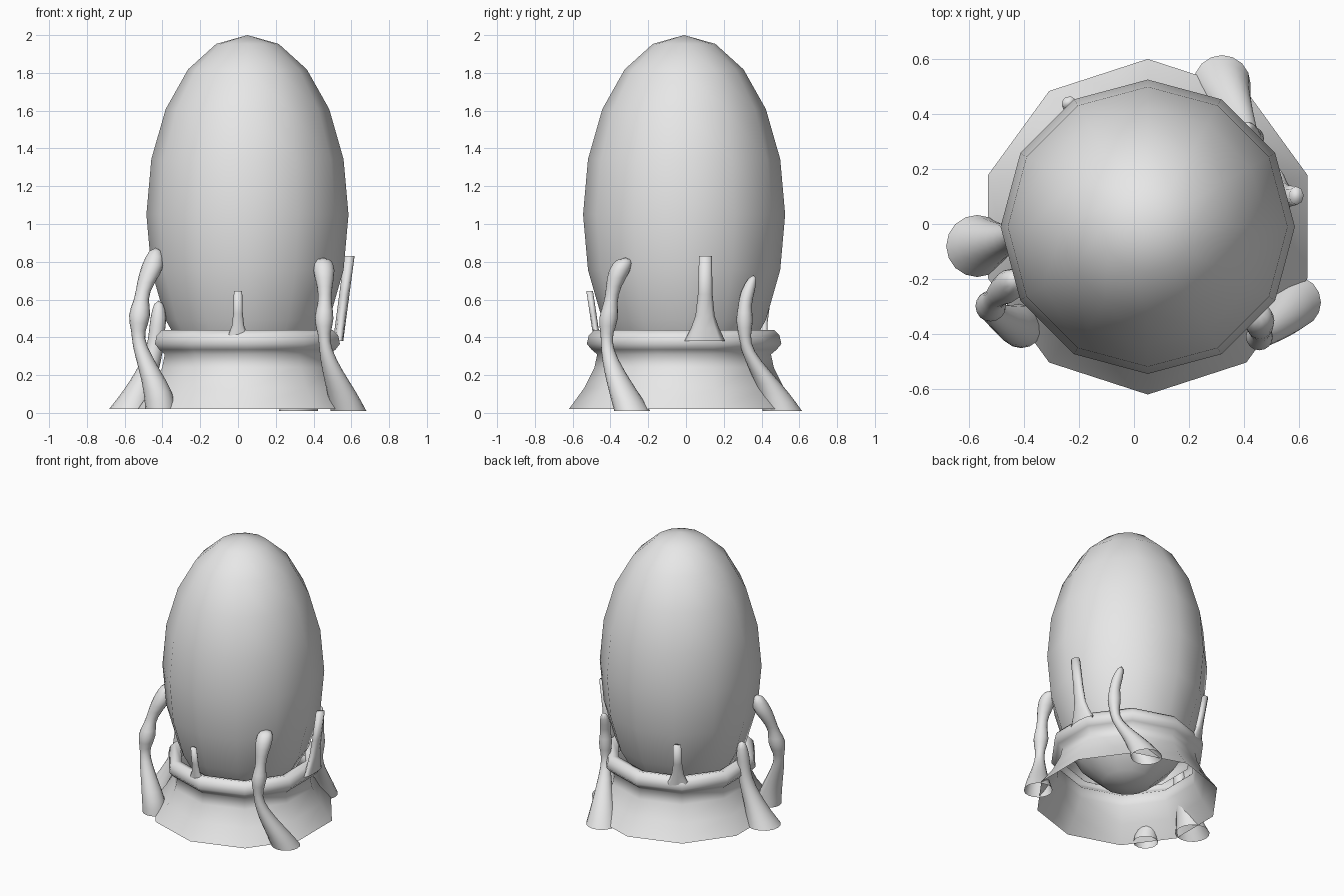
import bpy
import bmesh
from math import sin, cos, pi, tau

cube = bpy.data.objects.get("Cube")
if cube:
    bpy.data.objects.remove(cube)

CX, CY = 0.05, -0.01

grey = bpy.data.materials.new("plain_grey")
grey.use_nodes = True
grey.diffuse_color = (0.8, 0.8, 0.8, 1)
bsdf = next(n for n in grey.node_tree.nodes if n.type == "BSDF_PRINCIPLED")
bsdf.inputs["Base Color"].default_value = grey.diffuse_color


def finish(name, bm):
    bmesh.ops.recalc_face_normals(bm, faces=bm.faces)
    for face in bm.faces:
        face.smooth = True
    mesh = bpy.data.meshes.new(name)
    bm.to_mesh(mesh)
    bm.free()
    mesh.materials.append(grey)
    obj = bpy.data.objects.new(name, mesh)
    bpy.context.collection.objects.link(obj)
    return obj


def loft(name, rings, sides, turn=0.0, cap_end=False):
    """Join level rings given as (x, y, z, radius along turn, radius across)."""
    bm = bmesh.new()
    loops = []
    for x, y, z, ra, rb in rings:
        loop = []
        for i in range(sides):
            t = tau * i / sides
            a, b = ra * cos(t), rb * sin(t)
            loop.append(bm.verts.new((x + a * cos(turn) - b * sin(turn),
                                      y + a * sin(turn) + b * cos(turn), z)))
        loops.append(loop)
    for low, high in zip(loops, loops[1:]):
        for i in range(sides):
            j = (i + 1) % sides
            bm.faces.new((low[i], low[j], high[j], high[i]))
    if cap_end:
        bm.faces.new(loops[-1])
    return finish(name, bm)


def tendril(name, path):
    """Knotted root: points (x, y, z, radius) from the open foot to the tip."""
    obj = loft(name, [(x, y, z, r, r) for x, y, z, r in path], 8, cap_end=True)
    mod = obj.modifiers.new("rounding", "SUBSURF")
    mod.levels = mod.render_levels = 1


def prong(name, x, y, lean, top, width, turn):
    """Flared spike rising from the collar, leaning outward along turn."""
    base = 0.38
    rings = []
    for t, across in ((0, 3.2), (0.15, 2.2), (0.3, 1.5), (0.55, 1.15), (1, 1)):
        out = lean * t
        rings.append((x + out * cos(turn), y + out * sin(turn),
                      base + (top - base) * t, width * 0.8, width * across))
    loft(name, rings, 8, turn, True)


# Egg
bm = bmesh.new()
bmesh.ops.create_uvsphere(bm, u_segments=12, v_segments=10, radius=1)
bmesh.ops.scale(bm, vec=(0.535, 0.535, 0.95), verts=bm.verts)
bmesh.ops.translate(bm, vec=(CX, CY, 1.05), verts=bm.verts)
finish("egg", bm)

# Flared skirt with a rounded collar, open underneath
profile = [(0.61, 0.02), (0.53, 0.13), (0.475, 0.24), (0.46, 0.31), (0.49, 0.335),
           (0.515, 0.365), (0.505, 0.41), (0.475, 0.44), (0.43, 0.43), (0.43, 0.34)]
loft("skirt_and_collar", [(CX, CY, z, r, r) for r, z in profile], 10, pi / 10)

# Prongs on the collar
prong("front_prong", 0.0, -0.47, 0.04, 0.645, 0.022, -pi / 2)
prong("left_prong", 0.53, 0.1, 0.06, 0.83, 0.034, 0.05)
prong("back_prong", -0.21, 0.39, 0.06, 0.7, 0.026, pi * 0.66)

# Knotted roots around the base
tendril("front_left_root", [
    (0.585, -0.285, 0.01, 0.105), (0.55, -0.33, 0.11, 0.085), (0.5, -0.38, 0.22, 0.06),
    (0.46, -0.42, 0.34, 0.035), (0.455, -0.42, 0.42, 0.032), (0.455, -0.41, 0.5, 0.065),
    (0.46, -0.4, 0.58, 0.035), (0.46, -0.385, 0.67, 0.042), (0.455, -0.35, 0.76, 0.07),
    (0.45, -0.32, 0.825, 0.045)])
tendril("front_right_root", [
    (-0.41, -0.37, 0.02, 0.09), (-0.42, -0.37, 0.11, 0.085), (-0.47, -0.35, 0.23, 0.06),
    (-0.525, -0.32, 0.36, 0.04), (-0.53, -0.31, 0.43, 0.035), (-0.52, -0.3, 0.52, 0.075),
    (-0.515, -0.28, 0.6, 0.035), (-0.49, -0.25, 0.69, 0.05), (-0.445, -0.22, 0.78, 0.075),
    (-0.435, -0.2, 0.88, 0.03)])
tendril("back_left_root", [
    (0.32, 0.51, 0.01, 0.115), (0.34, 0.47, 0.1, 0.09), (0.38, 0.4, 0.21, 0.06),
    (0.42, 0.32, 0.33, 0.035), (0.43, 0.31, 0.41, 0.032), (0.43, 0.31, 0.49, 0.055),
    (0.43, 0.31, 0.57, 0.035), (0.42, 0.325, 0.64, 0.045), (0.41, 0.36, 0.735, 0.02)])
tendril("side_right_root", [
    (-0.57, -0.08, 0.02, 0.125), (-0.53, -0.07, 0.11, 0.09), (-0.48, -0.06, 0.22, 0.065),
    (-0.44, -0.05, 0.33, 0.05), (-0.43, -0.05, 0.43, 0.045), (-0.42, -0.05, 0.5, 0.05),
    (-0.42, -0.04, 0.6, 0.025)])
